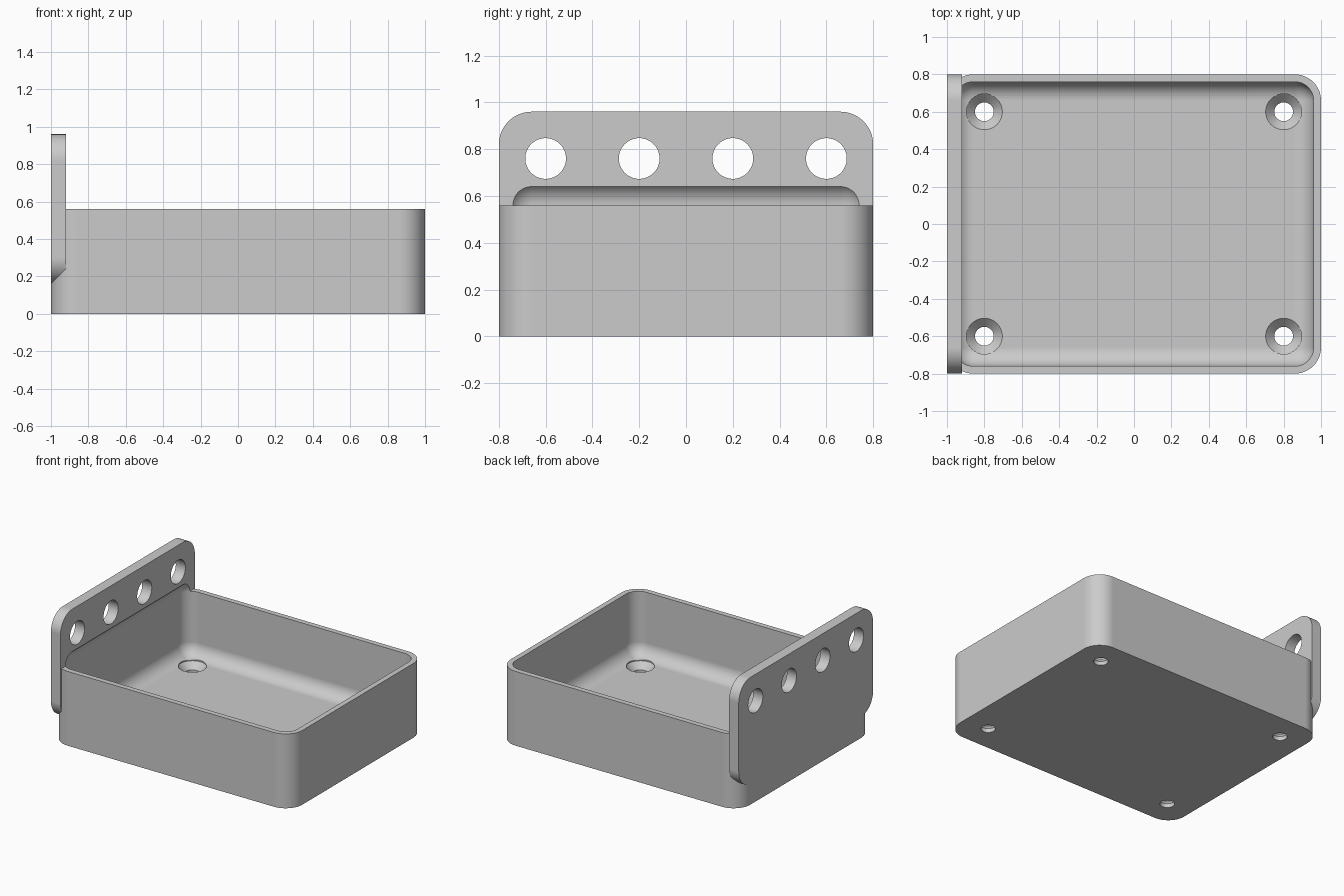
import bpy, bmesh, math
from mathutils import Matrix, Vector

if "Cube" in bpy.data.objects:
    bpy.data.objects.remove(bpy.data.objects["Cube"], do_unlink=True)

WALL = 0.04
FLOOR = 0.08
RADIUS = 0.14
RIM = 0.56
PLATE = 0.08

grey = bpy.data.materials.new("light grey")
grey.use_nodes = True
grey.diffuse_color = (0.6, 0.6, 0.6, 1)
grey.node_tree.nodes["Principled BSDF"].inputs["Base Color"].default_value = (0.6, 0.6, 0.6, 1)


def make_object(name, bm):
    bmesh.ops.recalc_face_normals(bm, faces=bm.faces)
    mesh = bpy.data.meshes.new(name)
    bm.to_mesh(mesh)
    bm.free()
    mesh.materials.append(grey)
    ob = bpy.data.objects.new(name, mesh)
    bpy.context.collection.objects.link(ob)
    return ob


def rounded_box(name, low, high, radius, axis=None, segments=12):
    """Box with rounded edges: only those along axis, or all of them."""
    low, high = Vector(low), Vector(high)
    bm = bmesh.new()
    bmesh.ops.create_cube(bm, size=1)
    bmesh.ops.scale(bm, vec=high - low, verts=bm.verts)
    bmesh.ops.translate(bm, vec=(low + high) / 2, verts=bm.verts)
    edges = [e for e in bm.edges if axis is None or
             abs((e.verts[0].co - e.verts[1].co).normalized()[axis]) > 0.9]
    bmesh.ops.bevel(bm, geom=edges, offset=radius, segments=segments,
                    profile=0.5, affect='EDGES', clamp_overlap=False)
    return make_object(name, bm)


def turned(name, profile, matrix, sides=64):
    """Closed solid turned around local z from (radius, height) points."""
    bm = bmesh.new()
    rings = [[bm.verts.new((r * math.cos(a), r * math.sin(a), z))
              for a in (2 * math.pi * i / sides for i in range(sides))]
             for r, z in profile]
    for a, b in zip(rings, rings[1:]):
        for i in range(sides):
            j = (i + 1) % sides
            bm.faces.new((a[i], a[j], b[j], b[i]))
    bm.faces.new(rings[0][::-1])
    bm.faces.new(rings[-1])
    bm.transform(matrix)
    return make_object(name, bm)


def combine(target, tool, operation):
    mod = target.modifiers.new(operation.title(), 'BOOLEAN')
    mod.operation = operation
    mod.solver = 'EXACT'
    mod.object = tool
    bpy.context.view_layer.objects.active = target
    bpy.ops.object.modifier_apply(modifier=mod.name)
    bpy.data.objects.remove(tool, do_unlink=True)


# Outer tray body joined with the upright mounting plate
tray = rounded_box("mounting_tray", (-1, -0.8, 0), (1, 0.8, RIM), RADIUS, axis=2)
plate = rounded_box("mounting_plate", (-1, -0.8, 0.16), (-1 + PLATE, 0.8, 0.96), RADIUS, axis=0)
combine(tray, plate, 'UNION')

# Rounded cavity, which also scoops into the plate above the rim
inner = RADIUS - WALL
cavity = rounded_box("cavity_cutter", (-1 + WALL, -0.8 + WALL, FLOOR),
                     (1 - WALL, 0.8 - WALL, RIM + inner), inner)
combine(tray, cavity, 'DIFFERENCE')

# Countersunk screw holes in the floor
for x in (-0.8, 0.8):
    for y in (-0.6, 0.6):
        screw = turned("screw_cutter",
                       [(0.05, -0.1), (0.05, 0.03), (0.096, FLOOR - 0.003), (0.096, 0.3)],
                       Matrix.Translation((x, y, 0)))
        combine(tray, screw, 'DIFFERENCE')

# Row of round holes through the plate
for y in (-0.6, -0.2, 0.2, 0.6):
    hole = turned("plate_hole_cutter", [(0.087, -0.1), (0.087, 0.1)],
                  Matrix.Translation((-0.96, y, 0.76)) @ Matrix.Rotation(math.pi / 2, 4, 'Y'))
    combine(tray, hole, 'DIFFERENCE')

# Smooth fillets with crisp edges and flat panels
bpy.ops.object.select_all(action='DESELECT')
tray.select_set(True)
bpy.context.view_layer.objects.active = tray
bpy.ops.object.shade_smooth_by_angle(angle=math.radians(30))
normals = tray.modifiers.new("Flat panels", 'WEIGHTED_NORMAL')
normals.keep_sharp = True
